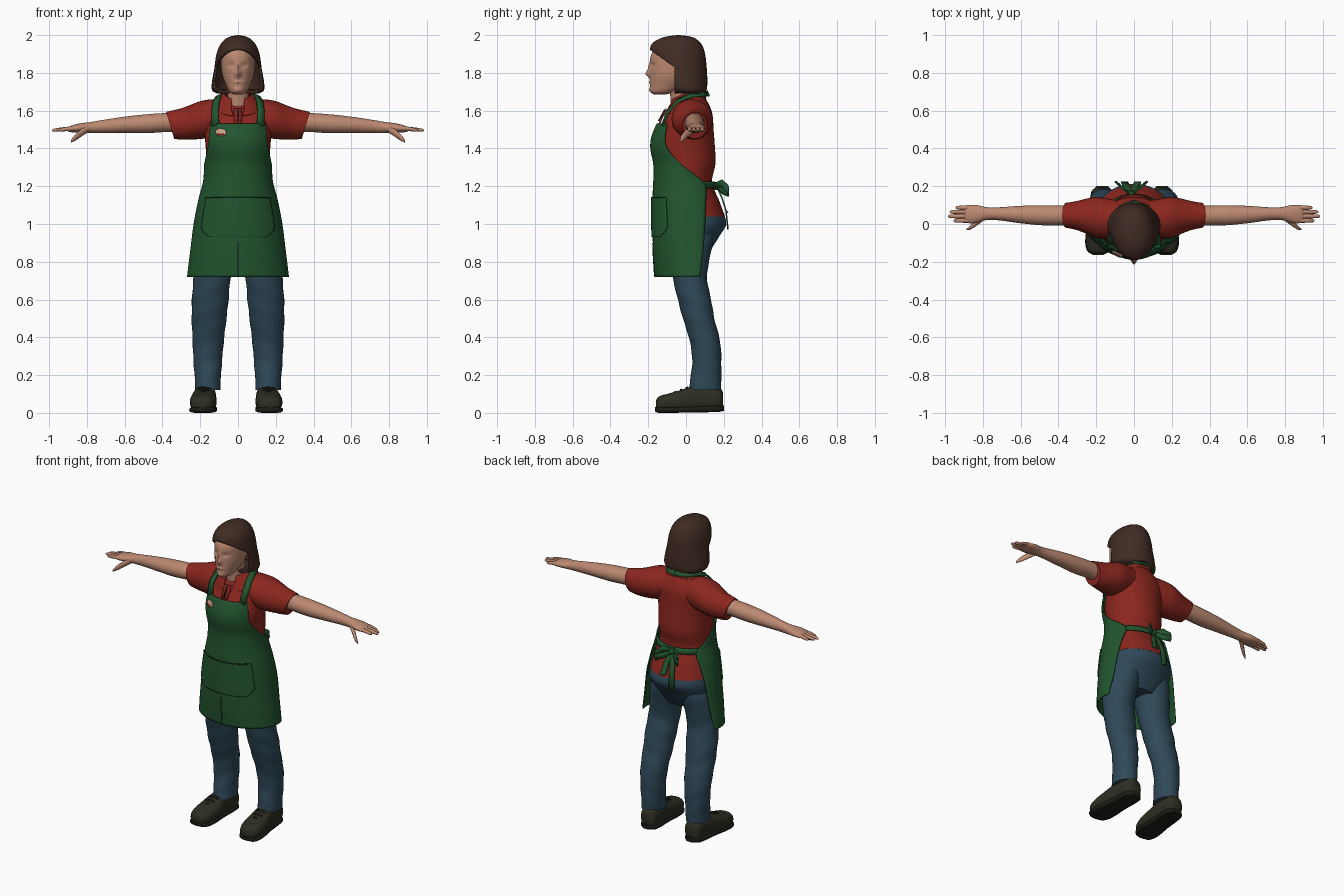
import bpy, bmesh
from math import sin, cos, pi, acos, exp
from mathutils import Vector

if "Cube" in bpy.data.objects:
    bpy.data.objects.remove(bpy.data.objects["Cube"])


def material(name, *rgb):
    m = bpy.data.materials.new(name)
    m.use_nodes = True
    m.diffuse_color = (*rgb, 1)
    m.node_tree.nodes["Principled BSDF"].inputs["Base Color"].default_value = (*rgb, 1)
    return m


SKIN = material("skin", .5, .25, .165)
HAIR = material("brown hair", .052, .024, .017)
RED = material("red cloth", .26, .02, .013)
GREEN = material("green cloth", .016, .09, .028)
SEAM = material("dark green seam", .008, .04, .014)
DENIM = material("blue denim", .028, .066, .098)
SHOE = material("dark olive leather", .028, .027, .016)
SOLE = material("black rubber", .012, .012, .009)
CREAM = material("badge cream", .6, .35, .24)
parts = []

PLACE = {"x": lambda t, a, b: (t, a, b),
         "y": lambda t, a, b: (a, t, b),
         "z": lambda t, a, b: (a, b, t)}


def at(rows, t):
    """Smoothly interpolated row at position t."""
    i = max([k for k in range(len(rows) - 1) if rows[k][0] <= t] or [0])
    p, a, b, n = rows[max(i - 1, 0)], rows[i], rows[i + 1], rows[min(i + 2, len(rows) - 1)]
    h = b[0] - a[0]
    u = (t - a[0]) / h
    out = [t]
    for P, A, B, N in list(zip(p, a, b, n))[1:]:
        m, w = (B - P) / (b[0] - p[0]) * h, (N - A) / (n[0] - a[0]) * h
        out.append(A + u * m + u * u * (3 * (B - A) - 2 * m - w) + u ** 3 * (2 * (A - B) + m + w))
    return out


def finish(name, bm, mat, thick=0):
    bmesh.ops.recalc_face_normals(bm, faces=bm.faces)
    mesh = bpy.data.meshes.new(name)
    bm.to_mesh(mesh)
    bm.free()
    mesh.materials.append(mat)
    ob = bpy.data.objects.new(name, mesh)
    bpy.context.collection.objects.link(ob)
    if thick:
        mod = ob.modifiers.new("thickness", "SOLIDIFY")
        mod.thickness, mod.offset = thick, 0
    parts.append(ob)
    return ob


def grid(bm, rings, closed):
    loops = [[bm.verts.new(p) for p in ring] for ring in rings]
    for lo, hi in zip(loops, loops[1:]):
        for k in range(len(lo) - (not closed)):
            j = (k + 1) % len(lo)
            bm.faces.new((lo[k], lo[j], hi[j], hi[k]))
    return loops


def loft(name, mat, axis, rows, side=1, seg=32, steps=5, shape=1, warp=None, ripple=0):
    """Closed body; each row is position, two centres, two radii."""
    ts = [a[0] + (b[0] - a[0]) * k / steps for a, b in zip(rows, rows[1:]) for k in range(steps)]
    rings = []
    for t in ts + [rows[-1][0]]:
        _, ca, cb, ra, rb = at(rows, t)
        ring = []
        for k in range(seg):
            g = 2 * pi * k / seg
            f = 1 + ripple * sin(t * 55 + 2 * g)
            c, s = cos(g), sin(g)
            c, s = abs(c) ** shape * (1 if c > 0 else -1), abs(s) ** shape * (1 if s > 0 else -1)
            p = Vector(PLACE[axis](t, ca + ra * f * c, cb + rb * f * s))
            if warp:
                warp(p)
            p.x *= side
            ring.append(p)
        rings.append(ring)
    bm = bmesh.new()
    loops = grid(bm, rings, True)
    bm.faces.new(loops[0])
    bm.faces.new(loops[-1])
    return finish(name, bm, mat)


def sheet(name, mat, rows, span, lo=None, hi=None, lift=0, thick=.008, n=30, m=28, warp=None):
    """Cloth wrapped round the body; span gives the angles measured from the front."""
    lo, hi = lo or rows[0][0], hi or rows[-1][0]
    rings = []
    for i in range(n + 1):
        r = at(rows, lo + (hi - lo) * i / n)
        a0, a1 = span(r)
        ring = []
        for k in range(m + 1):
            g = a0 + (a1 - a0) * k / m
            p = Vector(((r[2] + lift) * sin(g), r[1] - (r[3] + lift) * cos(g), r[0]))
            if warp:
                warp(p)
            ring.append(p)
        rings.append(ring)
    bm = bmesh.new()
    grid(bm, rings, False)
    return finish(name, bm, mat, thick)


def ribbon(name, mat, path, thick=.008):
    """Strip through points, each with its own half width vector."""
    bm = bmesh.new()
    grid(bm, [(Vector(p) - Vector(w), Vector(p) + Vector(w)) for p, w in path], False)
    return finish(name, bm, mat, thick)


# Head with modelled nose, eye sockets, lips and chin
BUMPS = [(0, 1.795, .014, .018, .024), (0, 1.83, .009, .025, .01), (.034, 1.84, .018, .012, -.009),
         (-.034, 1.84, .018, .012, -.009), (0, 1.75, .022, .007, .006), (0, 1.708, .02, .012, .006)]


def face(p):
    if p.y < -.1:
        p.y -= sum(d * exp(-((p.x - x) / sx) ** 2 - ((p.z - z) / sz) ** 2) for x, z, sx, sz, d in BUMPS)


loft("head", SKIN, "z", [
    (1.685, 0, -.14, .022, .03), (1.7, 0, -.12, .045, .067), (1.74, 0, -.09, .066, .1),
    (1.78, 0, -.073, .081, .117), (1.84, 0, -.058, .09, .132), (1.9, 0, -.055, .087, .128),
    (1.95, 0, -.05, .06, .09)], seg=96, steps=8, warp=face)
loft("neck", SKIN, "z", [(1.56, 0, -.015, .06, .06), (1.66, 0, -.022, .056, .06), (1.76, 0, -.03, .058, .06)])

# Bobbed hair, opened round the face
hair = loft("hair", HAIR, "z", [
    (1.69, 0, .01, .11, .085), (1.705, 0, 0, .136, .108), (1.75, 0, -.015, .138, .128),
    (1.82, 0, -.032, .126, .142), (1.9, 0, -.045, .114, .146), (1.95, 0, -.05, .094, .133),
    (1.98, 0, -.045, .066, .098), (1.994, 0, -.04, .036, .056), (2, 0, -.04, .004, .006)], seg=64)
bm = bmesh.new()
bm.from_mesh(hair.data)
EDGE, SLOPE, NORMAL = Vector((0, -.06, 1.83)), Vector((0, -.195, 1.925)), Vector((0, .095, .135))
for co, no in ((EDGE, Vector((0, 1, 0))), (SLOPE, NORMAL)):
    bmesh.ops.bisect_plane(bm, geom=bm.verts[:] + bm.edges[:] + bm.faces[:], plane_co=co, plane_no=no)
cut = [f for f in bm.faces if f.calc_center_median().y < EDGE.y
       and (f.calc_center_median() - SLOPE).dot(NORMAL) < 0]
bmesh.ops.delete(bm, geom=cut, context="FACES")
bm.to_mesh(hair.data)
bm.free()
solid = hair.modifiers.new("thickness", "SOLIDIFY")
solid.thickness, solid.offset = .014, -1

# Shirt body, sleeves and collar
loft("shirt_body", RED, "z", [
    (1.04, 0, .04, .2, .166), (1.12, 0, .02, .185, .157), (1.22, 0, -.005, .166, .143),
    (1.32, 0, 0, .166, .156), (1.42, 0, -.01, .172, .162), (1.5, 0, 0, .18, .146),
    (1.58, 0, .018, .18, .122), (1.63, 0, .025, .135, .098), (1.67, 0, .035, .085, .065)], seg=48)


def slant(p):
    if p.x > .3:
        p.x += .3 * (p.z - 1.525) * (p.x - .3) / .06


def droop(p):
    p.z += .42 * p.y


sheet("collar", RED, [(1.618, -.005, .124, .108), (1.65, 0, .104, .096), (1.69, 0, .07, .072)],
      lambda r: (.2 + (r[0] - 1.618) * 4, 2 * pi - .2 - (r[0] - 1.618) * 4), m=60, warp=droop, thick=.01)
ribbon("placket", RED, [((0, -.142, 1.53), (.022, 0, 0)), ((0, -.104, 1.61), (.022, 0, 0))])
ribbon("placket_opening", SOLE, [((0, -.145, 1.545), (.003, 0, 0)), ((0, -.112, 1.605), (.005, 0, 0))])

# Jeans seat
loft("jeans_seat", DENIM, "z", [
    (.83, 0, .02, .13, .09), (.88, 0, .02, .19, .122), (.94, 0, .03, .203, .15),
    (1, 0, .045, .203, .168), (1.07, 0, .04, .19, .155)], seg=48)

# Limbs, hands and shoes on each side
for side, word, shift in ((1, "left", -.006), (-1, "right", .014)):
    loft(word + "_sleeve", RED, "x", [
        (.06, .03, 1.575, .09, .085), (.14, .03, 1.56, .105, .1), (.2, .035, 1.55, .108, .1),
        (.26, .042, 1.537, .09, .09), (.31, .045, 1.528, .075, .081), (.36, .046, 1.522, .066, .071)],
        side, warp=slant)
    loft(word + "_arm", SKIN, "x", [
        (.28, .042, 1.53, .05, .05), (.37, .045, 1.537, .052, .05), (.48, .046, 1.531, .053, .05),
        (.6, .05, 1.525, .046, .043), (.72, .054, 1.516, .034, .034), (.78, .055, 1.511, .034, .029),
        (.84, .053, 1.508, .048, .024), (.885, .052, 1.503, .047, .017), (.9, .052, 1.5, .04, .01)], side)
    for finger, y, tip in (("index", .018, .955), ("middle", .041, .985), ("ring", .064, .975), ("little", .086, .945)):
        loft(word + "_" + finger + "_finger", SKIN, "x", [
            (.86, y, 1.506, .011, .011), (.9, y, 1.504, .0115, .011), (tip - .01, y, 1.497, .009, .008),
            (tip, y, 1.495, .003, .003)], side, seg=12)
    loft(word + "_thumb", SKIN, "x", [
        (.795, .035, 1.503, .016, .018), (.83, .008, 1.482, .015, .02), (.865, -.018, 1.455, .011, .016),
        (.885, -.029, 1.437, .004, .006)], side, seg=16)
    loft(word + "_trouser_leg", DENIM, "z", [
        (.12, .16, .1, .066, .086), (.18, .16, .105, .069, .082), (.28, .16, .11, .076, .077),
        (.38, .158, .1, .083, .08), (.5, .153, .067, .092, .083), (.6, .147, .045, .097, .088),
        (.72, .137, .02, .098, .091), (.88, .115, .02, .105, .118), (.96, .1, .03, .09, .12)],
        side, ripple=.014, steps=8)

    def turn_out(p, d=shift):
        p.x += d - .06 * (p.y - .1)

    loft(word + "_shoe", SHOE, "y", [
        (-.16, .16, .045, .025, .02), (-.145, .16, .048, .052, .038), (-.09, .16, .055, .069, .048),
        (-.03, .16, .063, .069, .057), (.03, .16, .073, .062, .067), (.12, .16, .078, .057, .068),
        (.18, .16, .074, .05, .06), (.195, .16, .07, .03, .04)], side, shape=.8, warp=turn_out)
    loft(word + "_sole", SOLE, "y", [
        (-.165, .16, .02, .025, .012), (-.145, .16, .016, .057, .016), (-.09, .16, .016, .073, .016),
        (.03, .16, .019, .064, .017), (.17, .16, .022, .056, .017), (.2, .16, .024, .03, .014)],
        side, shape=.6, warp=turn_out)
    for k in range(3):
        y, z = -.055 + .03 * k, .112 + .011 * k
        x = side * (.16 + shift - .06 * (y - .1))
        ribbon(f"{word}_lace_{k}", SOLE, [((x + d, y, z - 9 * d * d), (0, .006, .002)) for d in (-.03, 0, .03)])

# Apron: position, depth centre, half width, half depth, depth of the side edge
APRON = [(.72, .03, .266, .192, .075), (.85, .022, .25, .192, .09), (1, .02, .231, .194, .1),
         (1.12, .008, .208, .182, .105), (1.2, 0, .187, .171, .105), (1.24, -.003, .179, .166, .07),
         (1.32, 0, .177, .17, -.03), (1.4, -.01, .184, .175, -.1), (1.46, -.01, .187, .17, -.11),
         (1.53, 0, .19, .152, -.1)]


def edge(r):
    a = acos(max(-1, min(1, (r[1] - r[4]) / r[3])))
    return -a, a


def pocket(r):
    a = .93 - .3 * max(0, 1 - (r[0] - .93) / .06) ** 2
    return -a, a


def oval(r):
    a = .16 * max(.05, 1 - ((r[0] - 1.485) / .02) ** 2) ** .5
    return -.48 - a, -.48 + a


sheet("apron", GREEN, APRON, edge, n=60, m=48)
sheet("apron_pocket", GREEN, APRON, pocket, .93, 1.14, .007, .007)
sheet("pocket_hem", SEAM, APRON, lambda r: (-.93, .93), 1.137, 1.142, .009, .006, n=1)
sheet("apron_front_seam", SEAM, APRON, lambda r: (-.01, .01), .722, .9, .005, .004, m=2)
sheet("name_badge", CREAM, APRON, oval, 1.466, 1.504, .009, .008, n=12, m=10)
sheet("badge_lower_band", RED, APRON, lambda r: (-.58, -.38), 1.471, 1.479, .013, .003, n=2, m=6)

# Neck straps, waist tie and bow
for side, word in ((1, "left"), (-1, "right")):
    strap = [((.118, -.125, 1.52), (.02, .004, 0)), ((.122, -.095, 1.595), (.018, .006, 0)),
             ((.115, -.045, 1.652), (.018, .004, -.006)), ((.1, .03, 1.682), (.016, .006, -.008)),
             ((.07, .09, 1.688), (.004, .008, -.012)), ((0, .118, 1.69), (0, .006, -.014))]
    ribbon(word + "_neck_strap", GREEN, [((side * p[0], *p[1:]), (side * w[0], *w[1:])) for p, w in strap])
    bow = [((0, .155, 1.205), (0, 0, .012)), ((.05, .19, 1.215), (0, 0, .02)), ((.085, .222, 1.185), (0, 0, .02)),
           ((.08, .225, 1.165), (0, 0, .02)), ((.045, .195, 1.175), (0, 0, .018)), ((0, .16, 1.2), (0, 0, .012))]
    ribbon(word + "_bow_loop", GREEN, [((side * p[0] - .015, *p[1:]), w) for p, w in bow])
    low = 1.06 if side > 0 else .97
    tail = [((0, .162, 1.2), (.012, 0, 0)), ((.02, .19, 1.14), (.017, 0, 0)),
            ((.03, .212, 1.07), (.018, 0, 0)), ((.035, .222, low), (.018, 0, 0))]
    ribbon(word + "_bow_tail", GREEN, [((side * p[0] - .015, *p[1:]), w) for p, w in tail])
sheet("waist_tie", GREEN, [(1.19, .004, .178, .153), (1.225, 0, .174, .148)], lambda r: (1.9, 2 * pi - 1.9), n=2)
loft("bow_knot", GREEN, "z", [(1.18, -.015, .16, .012, .012), (1.2, -.015, .162, .022, .018),
                              (1.222, -.015, .16, .012, .012)], seg=16)

# Smooth shading with crisp folds
bpy.ops.object.select_all(action="DESELECT")
for ob in parts:
    ob.select_set(True)
bpy.context.view_layer.objects.active = parts[0]
bpy.ops.object.shade_smooth_by_angle(angle=.75)
